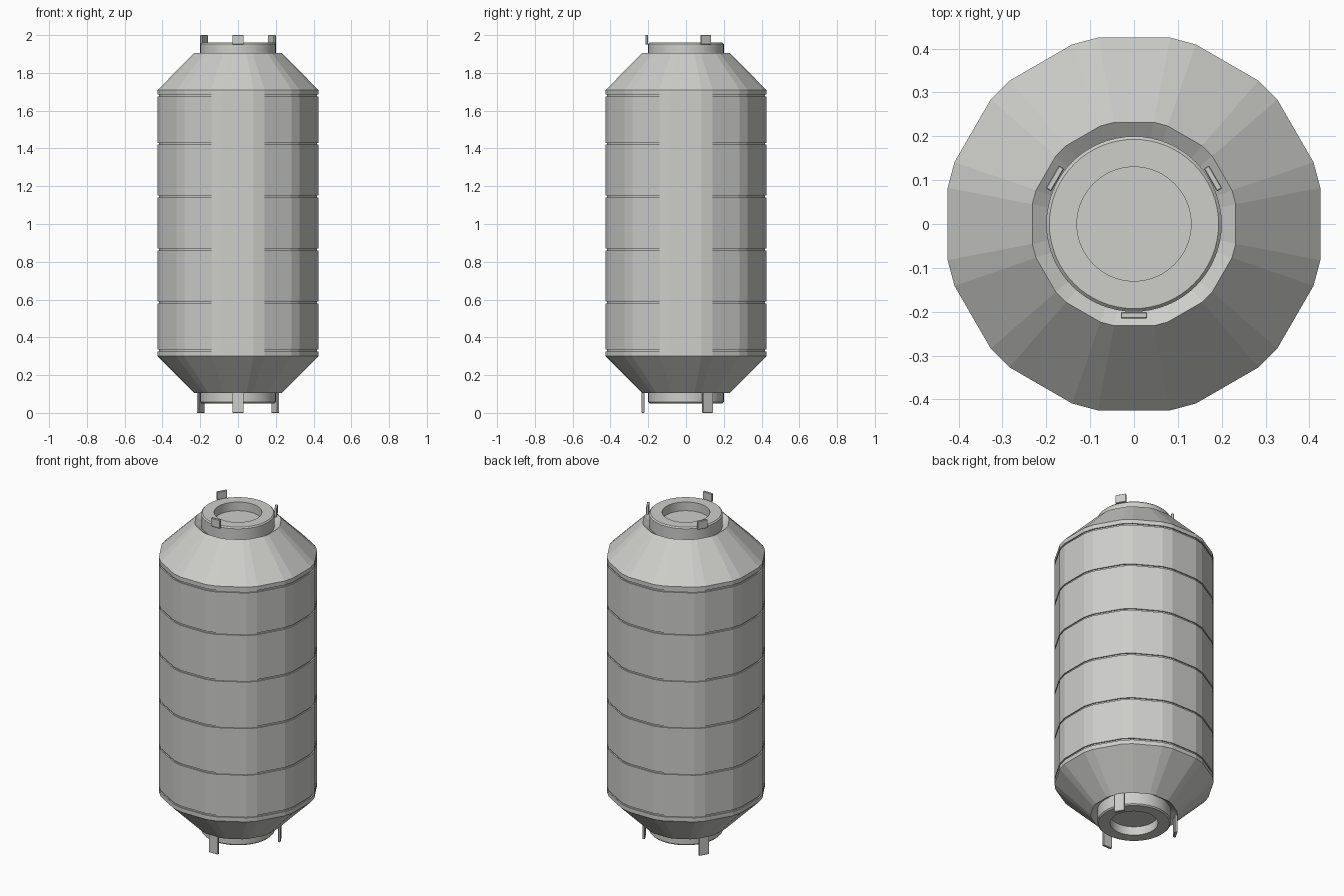
import bpy, bmesh
from math import sin, cos, tan, radians, tau
from mathutils import Matrix

cube = bpy.data.objects.get("Cube")
if cube:
    bpy.data.objects.remove(cube, do_unlink=True)

grey = bpy.data.materials.new("warm_light_grey")
grey.use_nodes = True
colour = (0.61, 0.61, 0.59, 1)
grey.diffuse_color = colour
grey.node_tree.nodes["Principled BSDF"].inputs["Base Color"].default_value = colour

MID = 1.005      # height of the symmetry plane
APOTHEM = 0.425  # centre to flat side of the tank


def add_object(name, bm):
    bmesh.ops.recalc_face_normals(bm, faces=bm.faces)
    mesh = bpy.data.meshes.new(name)
    bm.to_mesh(mesh)
    bm.free()
    mesh.materials.append(grey)
    obj = bpy.data.objects.new(name, mesh)
    bpy.context.collection.objects.link(obj)
    return obj


def loft(name, profile, outline):
    """Stack scaled copies of a unit outline along z and cap both ends."""
    bm = bmesh.new()
    rings = [[bm.verts.new((r * x, r * y, z)) for x, y in outline] for r, z in profile]
    n = len(outline)
    for low, high in zip(rings, rings[1:]):
        for i in range(n):
            j = (i + 1) % n
            bm.faces.new((low[i], low[j], high[j], high[i]))
    bm.faces.new(rings[0][::-1])
    bm.faces.new(rings[-1])
    return add_object(name, bm)


# Twelve-sided outline with chamfered corners, apothem one
half = radians(11)
chamfered = []
for k in range(12):
    for a in (-half, half):
        angle = radians(30 * k) + a
        chamfered.append((cos(angle) / cos(half), sin(angle) / cos(half)))
circle = [(cos(tau * i / 64), sin(tau * i / 64)) for i in range(64)]

# Tank shell: sunken rims, sloping shoulders and grooved seams
profile = [(0.195, 0.13), (0.232, 0.105), (APOTHEM, 0.3)]
for z in (0.33, 0.585, 0.865, 1.145, 1.425, 1.68):
    profile += [(APOTHEM, z - 0.005), (APOTHEM - 0.007, z - 0.005),
                (APOTHEM - 0.007, z + 0.005), (APOTHEM, z + 0.005)]
profile += [(r, 2 * MID - z) for r, z in reversed(profile[:3])]
loft("tank_shell", profile, chamfered)

# Round end collars with a recessed centre
collar = [(0.2, 1.86), (0.2, 1.953), (0.193, 1.96), (0.13, 1.96), (0.13, 1.908)]
for name, points in (("top_collar", collar),
                     ("bottom_collar", [(r, 2 * MID - z) for r, z in collar])):
    obj = loft(name, points, circle)
    bpy.ops.object.select_all(action="DESELECT")
    obj.select_set(True)
    bpy.context.view_layer.objects.active = obj
    bpy.ops.object.shade_smooth_by_angle(angle=radians(30))

# Three thin docking tabs around each end
for end, radius, low, high in (("top", 0.208, 1.95, 2.0), ("bottom", 0.228, 0.0, 0.112)):
    for k, place in enumerate(("front", "left", "right")):
        bm = bmesh.new()
        bmesh.ops.create_cube(bm, size=1)
        bmesh.ops.scale(bm, vec=(0.014, 0.06, high - low), verts=bm.verts)
        bmesh.ops.bevel(bm, geom=bm.edges[:], offset=0.002, segments=1, affect="EDGES")
        bmesh.ops.translate(bm, vec=(radius, 0, (low + high) / 2), verts=bm.verts)
        bmesh.ops.rotate(bm, matrix=Matrix.Rotation(radians(-90 + 120 * k), 3, "Z"),
                         verts=bm.verts)
        add_object(f"{end}_tab_{place}", bm)
